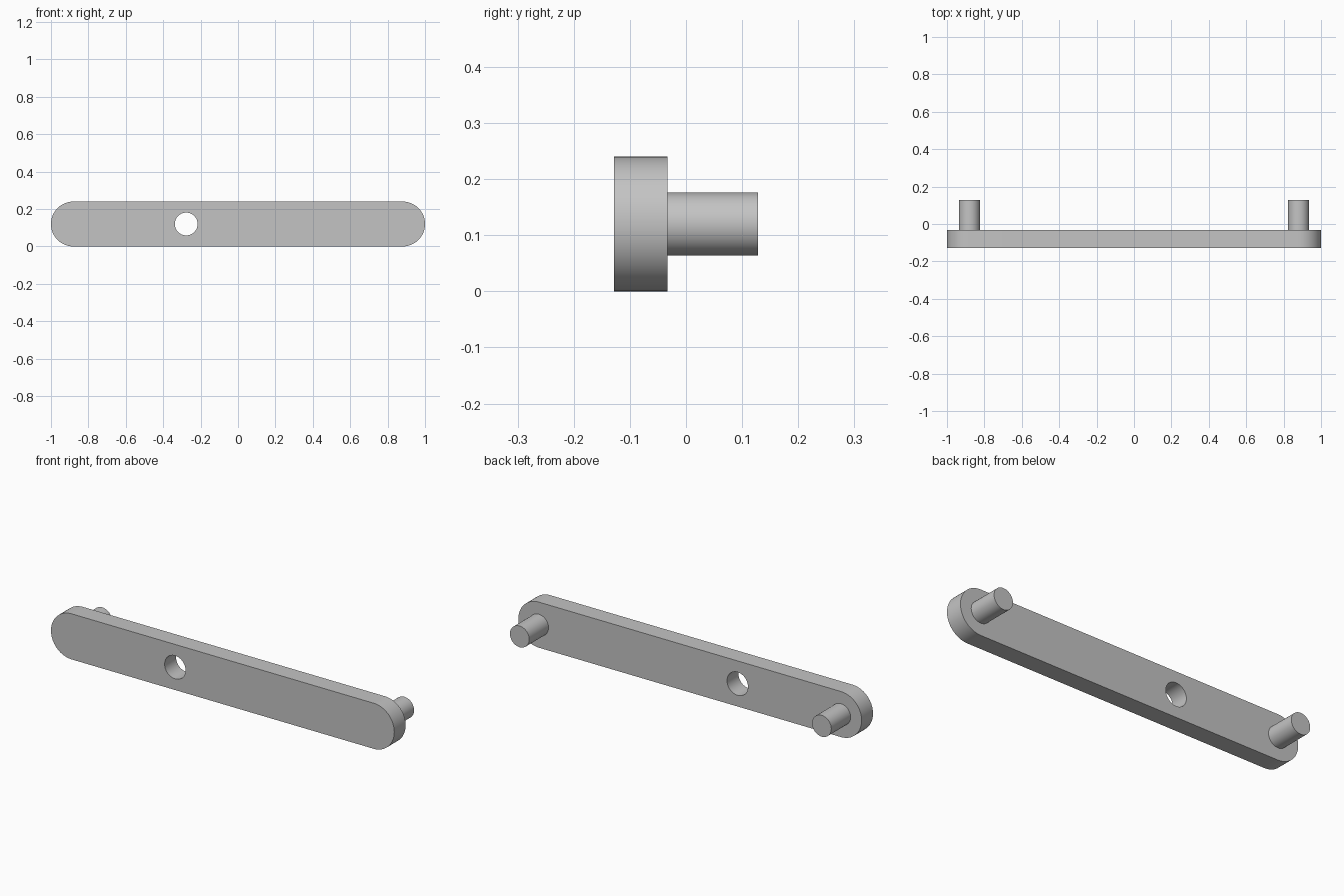
import bpy
import bmesh
import math

if "Cube" in bpy.data.objects:
    bpy.data.objects.remove(bpy.data.objects["Cube"])

LENGTH, HEIGHT = 2.0, 0.24
R = HEIGHT / 2
FRONT, BACK, PIN_END = -0.128, -0.033, 0.128

grey = bpy.data.materials.new("grey")
grey.diffuse_color = (0.55, 0.55, 0.55, 1)
grey.use_nodes = True
grey.node_tree.nodes["Principled BSDF"].inputs["Base Color"].default_value = grey.diffuse_color


def finish(ob):
    bpy.ops.object.select_all(action='DESELECT')
    ob.select_set(True)
    bpy.context.view_layer.objects.active = ob
    bpy.ops.object.shade_smooth_by_angle(angle=math.radians(30))


def prism(name, outline, y0, y1):
    """Extrude an x-z outline from y0 to y1."""
    bm = bmesh.new()
    face = bm.faces.new([bm.verts.new((x, y0, z)) for x, z in outline])
    ext = bmesh.ops.extrude_face_region(bm, geom=[face])
    moved = [g for g in ext["geom"] if isinstance(g, bmesh.types.BMVert)]
    bmesh.ops.translate(bm, verts=moved, vec=(0, y1 - y0, 0))
    bmesh.ops.recalc_face_normals(bm, faces=bm.faces)
    mesh = bpy.data.meshes.new(name)
    bm.to_mesh(mesh)
    bm.free()
    mesh.materials.append(grey)
    ob = bpy.data.objects.new(name, mesh)
    bpy.context.collection.objects.link(ob)
    return ob


def arc(cx, r, start, sweep, n):
    return [(cx + r * math.cos(start + sweep * i / n),
             R + r * math.sin(start + sweep * i / n)) for i in range(n + 1)]


def circle(cx, r, n=64):
    return arc(cx, r, 0, math.tau, n)[:-1]


# Bar with rounded ends
end = LENGTH / 2 - R
bar = prism("bar",
            arc(end, R, -math.pi / 2, math.pi, 32)
            + arc(-end, R, math.pi / 2, math.pi, 32),
            FRONT, BACK)

# Off-centre through hole
cutter = prism("hole_cutter", circle(-0.277, 0.061), FRONT - 0.1, BACK + 0.1)
cutter.hide_render = True
mod = bar.modifiers.new("hole", 'BOOLEAN')
mod.object = cutter
mod.operation = 'DIFFERENCE'
mod.solver = 'EXACT'
bpy.context.view_layer.objects.active = bar
bpy.ops.object.modifier_apply(modifier=mod.name)
bpy.data.objects.remove(cutter, do_unlink=True)
finish(bar)

# Round pins on the back
for side, x in (("left", -0.88), ("right", 0.88)):
    finish(prism(side + "_pin", circle(x, 0.056), BACK, PIN_END))
